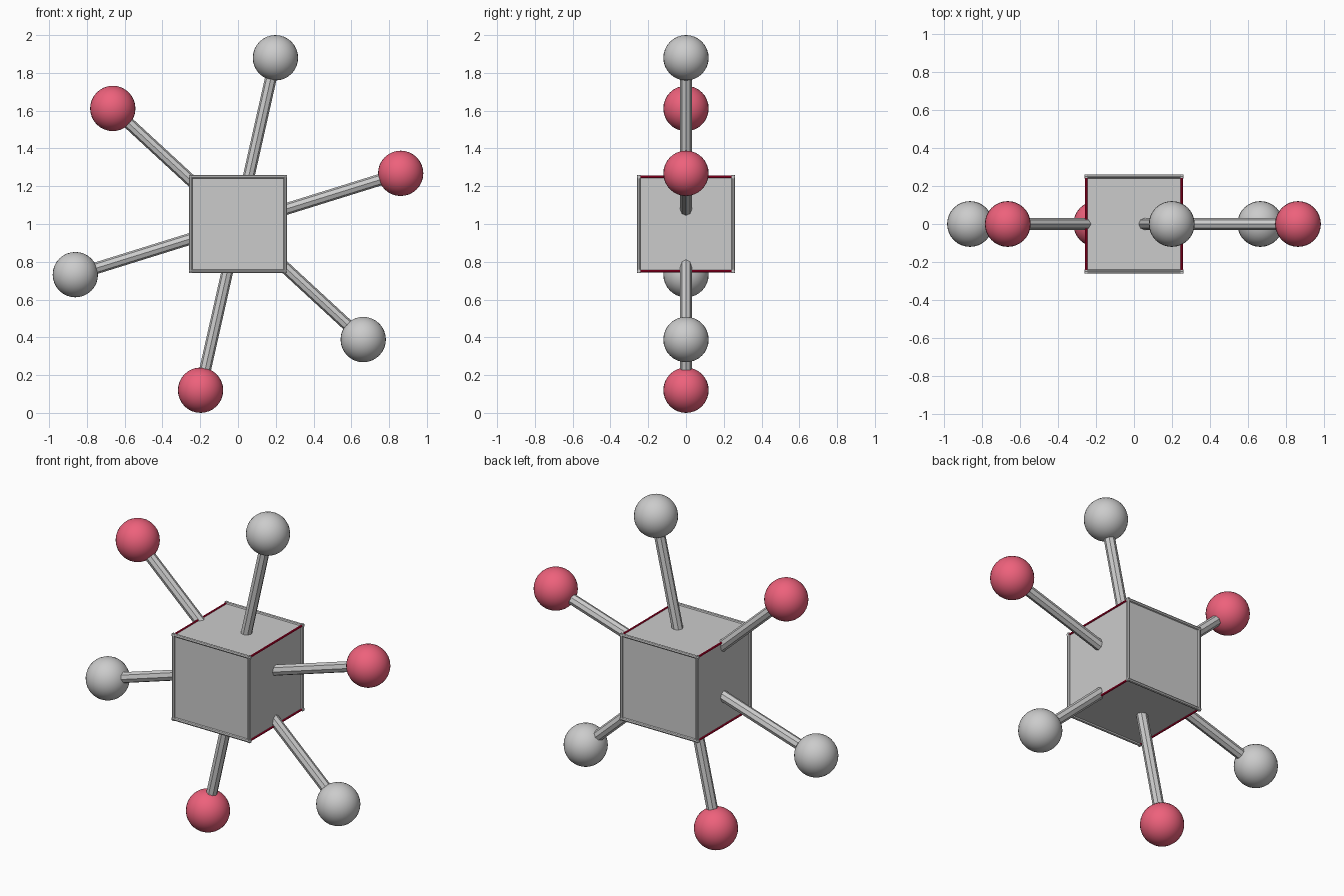
import bpy
from math import cos, sin, radians
from mathutils import Vector

if "Cube" in bpy.data.objects:
    bpy.data.objects.remove(bpy.data.objects["Cube"])

CENTRE = Vector((0, 0, 1))
HALF = 0.25      # half the cube side
REACH = 0.902    # centre to ball

red = bpy.data.materials.new("red")
red.diffuse_color = (0.85, 0.12, 0.2, 1)
red.use_nodes = True
red.node_tree.nodes["Principled BSDF"].inputs["Base Color"].default_value = red.diffuse_color
dark_red = bpy.data.materials.new("dark_red")
dark_red.diffuse_color = (0.6, 0.0, 0.03, 1)
dark_red.use_nodes = True
dark_red.node_tree.nodes["Principled BSDF"].inputs["Base Color"].default_value = dark_red.diffuse_color


def finish(name, mat=None):
    ob = bpy.context.object
    ob.name = name
    if mat:
        ob.data.materials.append(mat)
    return ob


def rod(name, a, b, radius, sides, mat=None):
    d = b - a
    bpy.ops.mesh.primitive_cylinder_add(
        vertices=sides, radius=radius, depth=d.length, location=(a + b) / 2,
        rotation=d.to_track_quat('Z', 'Y').to_euler())
    return finish(name, mat)


# Central cube
bpy.ops.mesh.primitive_cube_add(size=2 * HALF, location=CENTRE)
finish("core_cube")

# Edge trim: grey round the front and back faces, thin red along the depth
for axis, label in enumerate(("width", "depth", "height")):
    is_depth = axis == 1
    for s in (-1, 1):
        for t in (-1, 1):
            corner = [s * HALF, t * HALF]
            ext = HALF if is_depth else HALF + 0.009
            a, b = corner[:], corner[:]
            a.insert(axis, -ext)
            b.insert(axis, ext)
            rod(f"edge_trim_{label}", CENTRE + Vector(a), CENTRE + Vector(b),
                0.006 if is_depth else 0.01, 8, dark_red if is_depth else None)

# Six spokes with balls, alternately red and grey
for k in range(6):
    ang = radians(17.3 + 60 * k)
    d = Vector((cos(ang), 0, sin(ang)))
    end = CENTRE + d * REACH
    rod("spoke", CENTRE + d * 0.1, end, 0.031, 8)
    bpy.ops.mesh.primitive_uv_sphere_add(segments=32, ring_count=16,
                                         radius=0.12, location=end)
    finish("red_ball" if k % 2 == 0 else "grey_ball", red if k % 2 == 0 else None)
    bpy.ops.object.shade_smooth()
